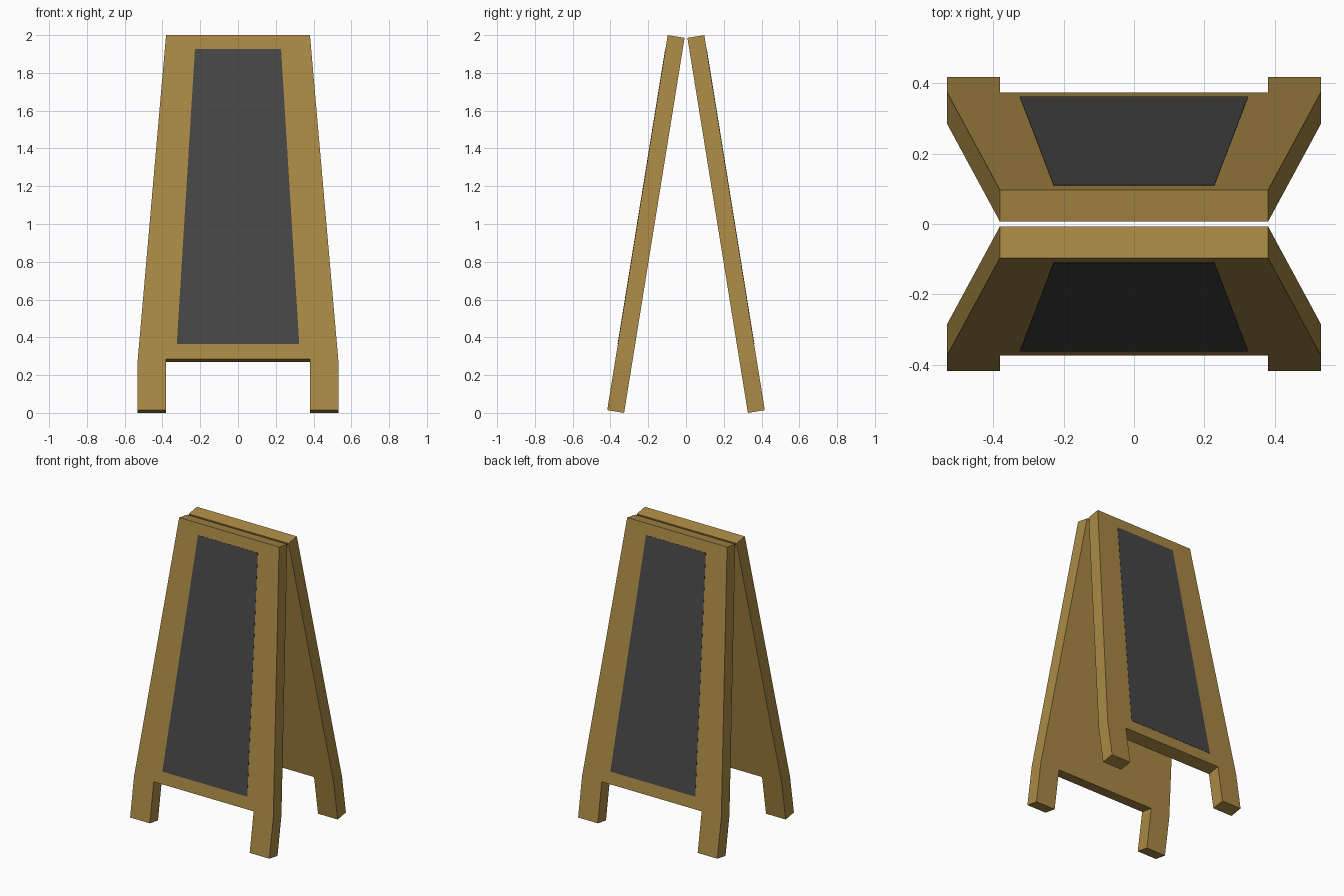
import bpy, bmesh
from mathutils import Vector

if "Cube" in bpy.data.objects:
    bpy.data.objects.remove(bpy.data.objects["Cube"])


def material(name, rgb):
    m = bpy.data.materials.new(name)
    m.diffuse_color = (*rgb, 1)
    m.use_nodes = True
    m.node_tree.nodes["Principled BSDF"].inputs["Base Color"].default_value = m.diffuse_color
    return m


wood = material("wood", (0.40, 0.25, 0.06))
slate = material("slate", (0.061, 0.061, 0.061))

SLOPE = 0.32 / 1.985                      # lean of each panel
THICK = Vector((0, 0.0895, -0.0145))      # from outer face to inner face


def on_face(x, z):
    """Point on the leaning outer face of the front panel."""
    return Vector((x, -0.097 - (2 - z) * SLOPE, z))


def slab(name, outline, start, end, mat, side):
    """Extrude an outline between two offsets; side -1 makes the back copy."""
    bm = bmesh.new()
    base = [on_face(x, z) + start for x, z in outline]
    face = bm.faces.new([bm.verts.new(p) for p in base])
    ext = bmesh.ops.extrude_face_region(bm, geom=[face], use_keep_orig=True)
    verts = [g for g in ext["geom"] if isinstance(g, bmesh.types.BMVert)]
    bmesh.ops.translate(bm, verts=verts, vec=end - start)
    for v in bm.verts:
        v.co.y *= side
    bmesh.ops.recalc_face_normals(bm, faces=bm.faces)
    me = bpy.data.meshes.new(name)
    bm.to_mesh(me)
    bm.free()
    me.materials.append(mat)
    ob = bpy.data.objects.new(name, me)
    bpy.context.collection.objects.link(ob)


def mirrored(half):
    return half + [(-x, z) for x, z in reversed(half)]


# Tapered panel with two short feet, and the writing surface
panel = mirrored([(0.381, 2.0), (0.531, 0.28), (0.531, 0.0145),
                  (0.381, 0.0145), (0.381, 0.284)])
board = mirrored([(0.228, 1.925), (0.324, 0.365)])

for label, side in (("front", 1), ("back", -1)):
    slab(label + "_panel", panel, Vector(), THICK, wood, side)
    slab(label + "_chalkboard", board, THICK * -0.015, THICK * 0.05, slate, side)
